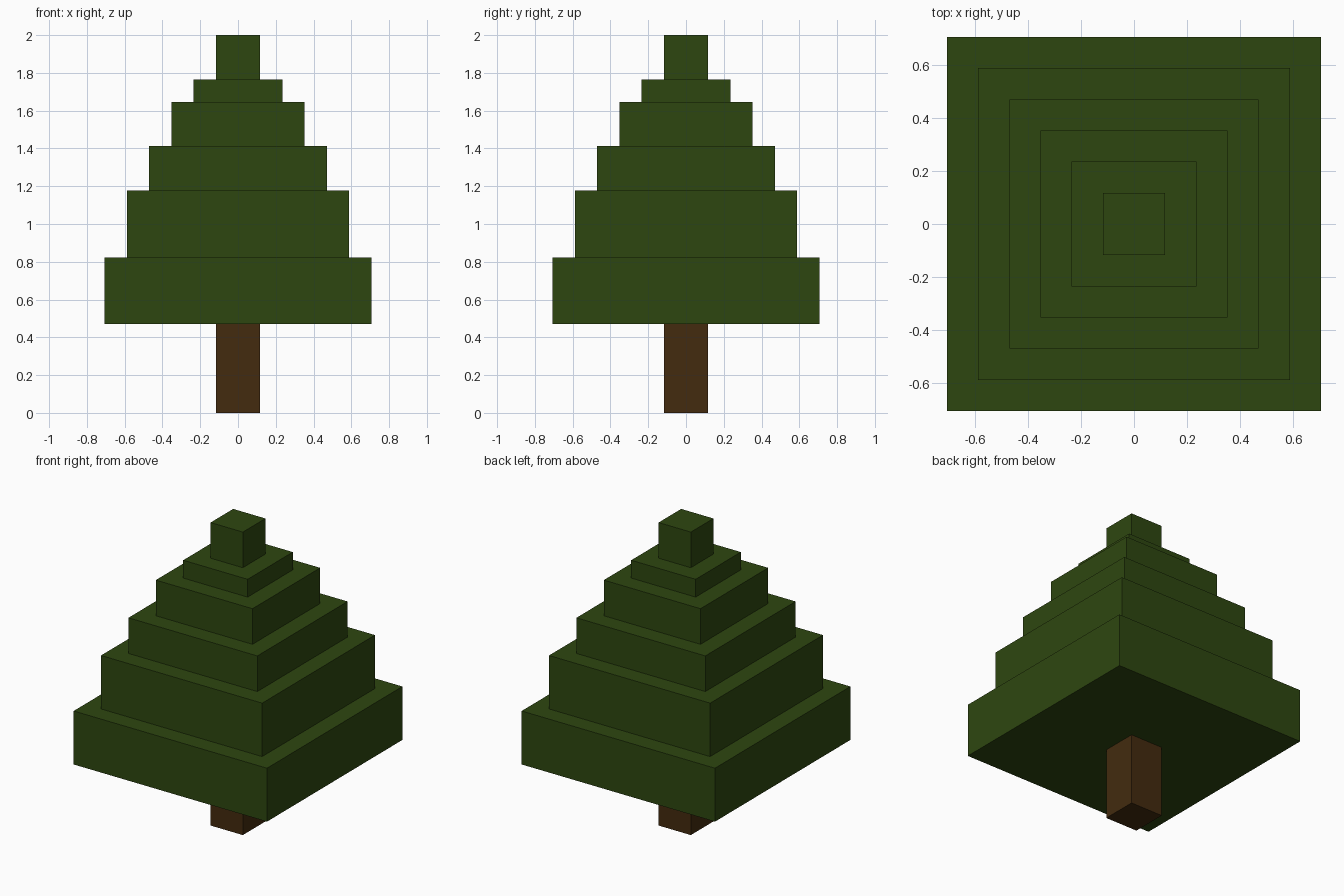
import bpy

if "Cube" in bpy.data.objects:
    bpy.data.objects.remove(bpy.data.objects["Cube"])

U = 2 / 17  # block unit: the tree is 17 units tall


def material(name, rgb):
    mat = bpy.data.materials.new(name)
    mat.diffuse_color = (*rgb, 1.0)
    mat.use_nodes = True
    mat.node_tree.nodes["Principled BSDF"].inputs["Base Color"].default_value = mat.diffuse_color
    return mat


def box(name, half_width, bottom, top, mat):
    """Square block centred on the z axis, sizes in block units."""
    bpy.ops.mesh.primitive_cube_add(size=1, location=(0, 0, (bottom + top) / 2 * U))
    obj = bpy.context.object
    obj.name = name
    obj.scale = (2 * half_width * U, 2 * half_width * U, (top - bottom) * U)
    bpy.ops.object.transform_apply(location=False, rotation=False, scale=True)
    obj.data.materials.append(mat)
    return obj


green = material("dark green foliage", (0.027, 0.062, 0.005))
brown = material("dark brown bark", (0.056, 0.024, 0.0045))

# Trunk
box("trunk", 1, 0, 4, brown)

# Foliage tiers, each one unit narrower per side than the one below
levels = [4, 7, 10, 12, 14, 15, 17]
for i, (bottom, top) in enumerate(zip(levels, levels[1:])):
    box(f"foliage_tier_{i + 1}", 6 - i, bottom, top, green)
